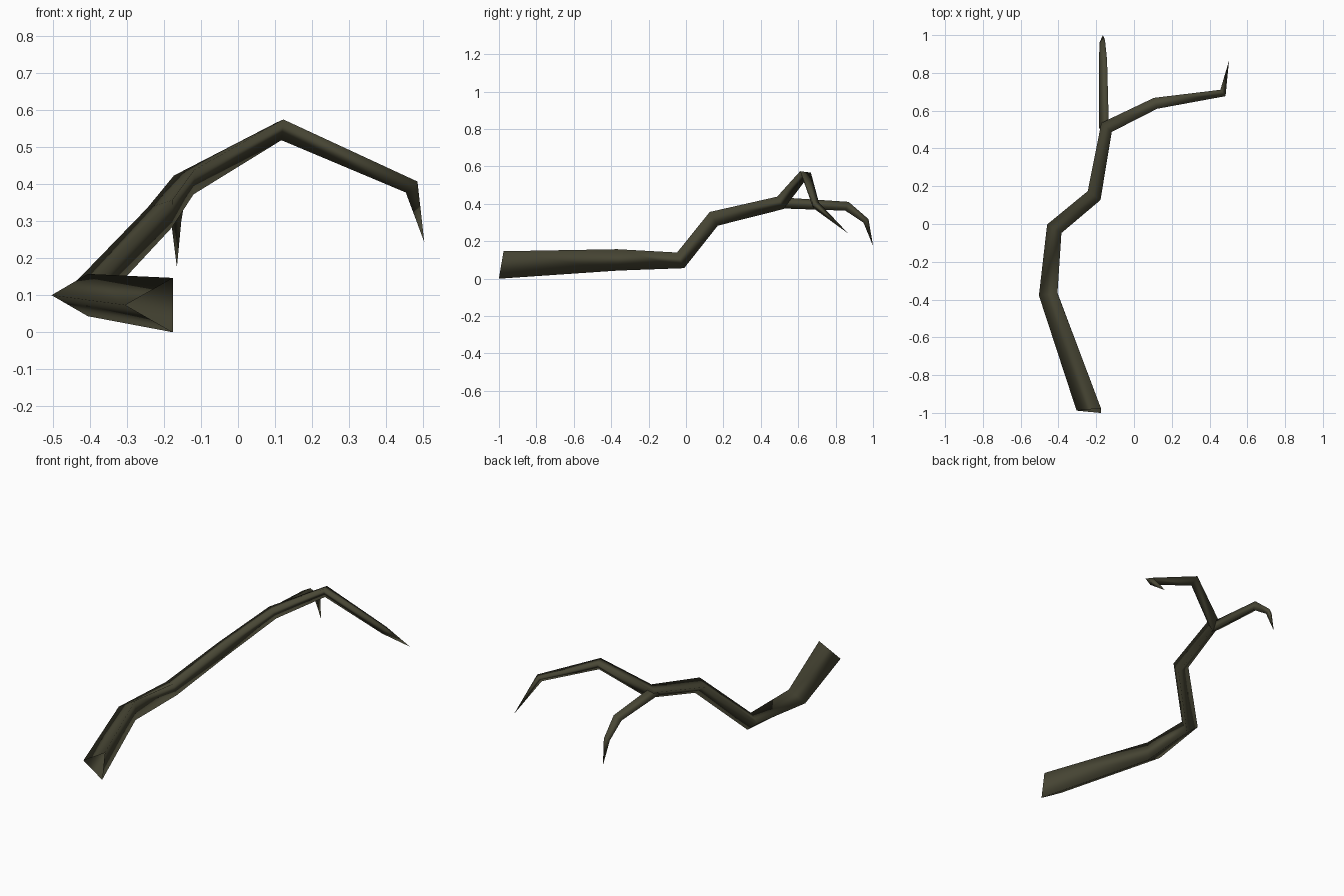
import bpy, bmesh, math
from mathutils import Vector

if "Cube" in bpy.data.objects:
    bpy.data.objects.remove(bpy.data.objects["Cube"])

bark = bpy.data.materials.new("dark olive bark")
bark.diffuse_color = (0.066, 0.063, 0.036, 1)
bark.use_nodes = True
bark.node_tree.nodes["Principled BSDF"].inputs["Base Color"].default_value = bark.diffuse_color


def limb(name, path, side, start_dir=None):
    """Three-sided tapering tube; path = (x, y, z, radius), radius 0 = pointed tip."""
    pts = [Vector(p[:3]) for p in path]
    bm = bmesh.new()
    rings = []
    side = Vector(side)
    for i, p in enumerate(pts):
        before = (p - pts[i - 1]).normalized() if i else None
        after = (pts[i + 1] - p).normalized() if i + 1 < len(pts) else None
        if i == 0 and start_dir:
            t = Vector(start_dir).normalized()
        else:
            t = ((before or after) + (after or before)).normalized()
        # carry the ridge direction along the limb
        side = (side - t * side.dot(t)).normalized()
        up = t.cross(side)
        r = path[i][3]
        if r == 0:
            rings.append([bm.verts.new(p)] * 3)
        else:
            rings.append([bm.verts.new(p + r * (side * math.cos(a) + up * math.sin(a)))
                          for a in (k * math.tau / 3 for k in range(3))])
    for a, b in zip(rings, rings[1:]):
        for k in range(3):
            n = (k + 1) % 3
            quad = [a[k], a[n], b[n], b[k]]
            bm.faces.new(quad[:3] if b[0] is b[1] else quad)
    for f in bm.faces:
        f.smooth = True
    bm.normal_update()
    me = bpy.data.meshes.new(name)
    bm.to_mesh(me)
    bm.free()
    me.materials.append(bark)
    ob = bpy.data.objects.new(name, me)
    bpy.context.collection.objects.link(ob)
    return ob


# Main stem, bending up and on into the right fork
limb("main_branch", [
    (-0.218, -0.988, 0.073, 0.086),
    (-0.438, -0.370, 0.100, 0.066),
    (-0.411, -0.020, 0.103, 0.053),
    (-0.200, 0.157, 0.325, 0.049),
    (-0.137, 0.515, 0.411, 0.043),
    (0.115, 0.637, 0.553, 0.035),
    (0.465, 0.689, 0.397, 0.025),
    (0.503, 0.865, 0.243, 0),
], (-1, 0, 0), (0, 1, -0.17))

# Left fork, drooping to a point
limb("side_twig", [
    (-0.150, 0.505, 0.405, 0.034),
    (-0.157, 0.860, 0.387, 0.029),
    (-0.163, 0.962, 0.309, 0.019),
    (-0.165, 1.000, 0.175, 0),
], (-1, 0, 0))
